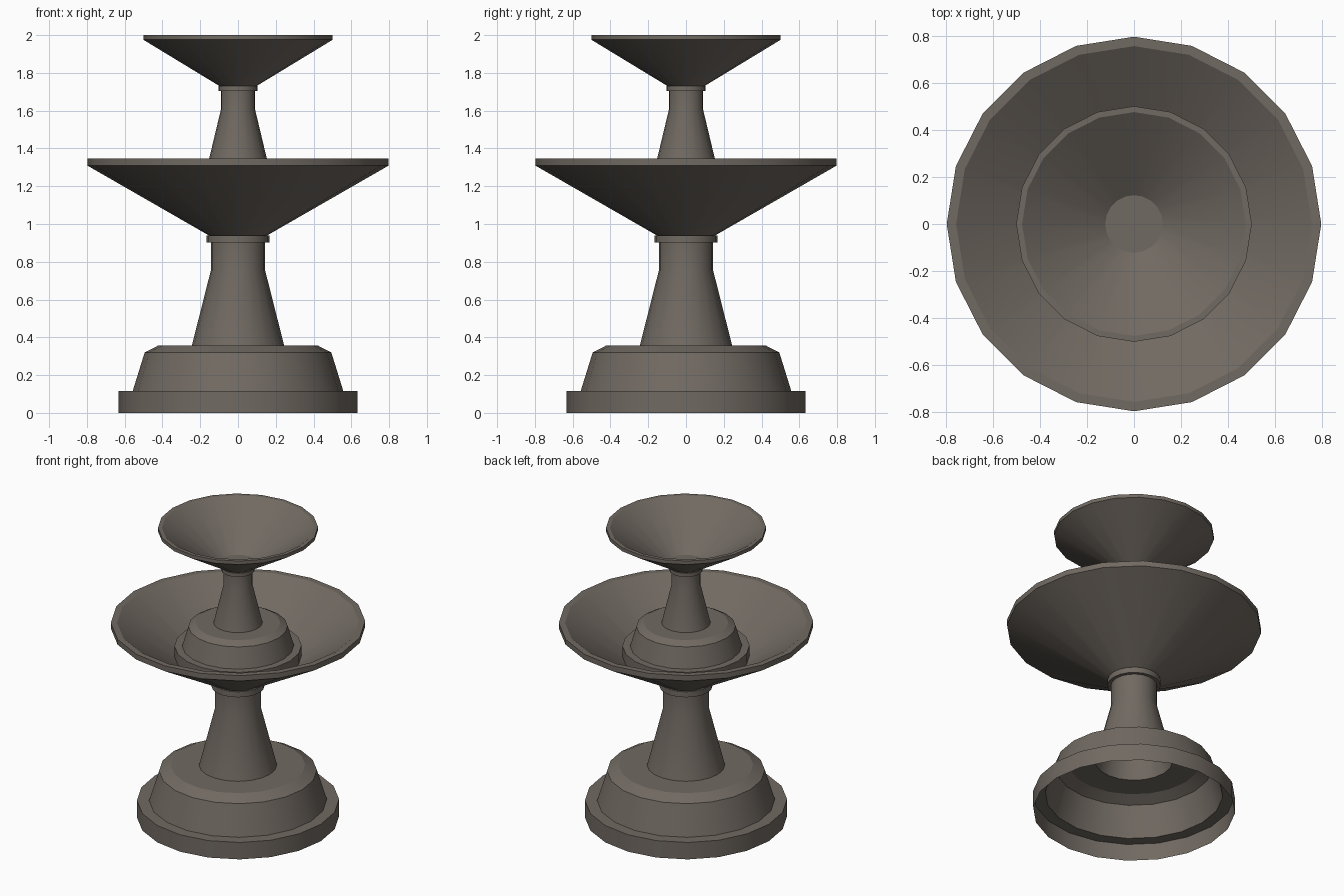
import bpy, bmesh, math

if "Cube" in bpy.data.objects:
    bpy.data.objects.remove(bpy.data.objects["Cube"])

SIDES = 20

stone = bpy.data.materials.new("weathered_stone")
stone.diffuse_color = (0.165, 0.143, 0.122, 1)
stone.use_nodes = True
stone.node_tree.nodes["Principled BSDF"].inputs["Base Color"].default_value = stone.diffuse_color

# (radius, height) profiles of one tier
BASE = [(0.633, 0.0), (0.633, 0.117), (0.557, 0.117), (0.494, 0.32),
        (0.42, 0.358), (0.244, 0.358)]
COLUMN = [(0.244, 0.358), (0.144, 0.753), (0.144, 0.902), (0.166, 0.902),
          (0.166, 0.94), (0.155, 0.94)]
BOWL = [(0.155, 0.94), (0.797, 1.309), (0.797, 1.346), (0.757, 1.346),
        (0.195, 0.975), (0.0, 0.975)]


def lathe(name, profile, rs, zs, z0):
    """Revolve a profile around z with a low side count."""
    bm = bmesh.new()
    rings = []
    for r, z in profile:
        n = SIDES if r > 0 else 1
        rings.append([bm.verts.new((r * rs * math.cos(2 * math.pi * i / SIDES),
                                    r * rs * math.sin(2 * math.pi * i / SIDES),
                                    z * zs + z0)) for i in range(n)])
    for a, b in zip(rings, rings[1:]):
        for i in range(SIDES):
            j = (i + 1) % SIDES
            if len(b) == 1:
                bm.faces.new((a[i], a[j], b[0]))
            else:
                bm.faces.new((a[i], a[j], b[j], b[i]))
    mesh = bpy.data.meshes.new(name)
    bm.to_mesh(mesh)
    bm.free()
    mesh.materials.append(stone)
    ob = bpy.data.objects.new(name, mesh)
    bpy.context.collection.objects.link(ob)
    bpy.ops.object.select_all(action='DESELECT')
    ob.select_set(True)
    bpy.context.view_layer.objects.active = ob
    bpy.ops.object.shade_smooth_by_angle(angle=math.radians(25))


# Large lower tier, and a smaller copy standing in its bowl
for tier, rs, zs, z0 in (("lower", 1.0, 1.0, 0.0), ("upper", 0.629, 0.665, 1.105)):
    lathe(tier + "_base", BASE, rs, zs, z0)
    lathe(tier + "_column", COLUMN, rs, zs, z0)
    lathe(tier + "_bowl", BOWL, rs, zs, z0)
